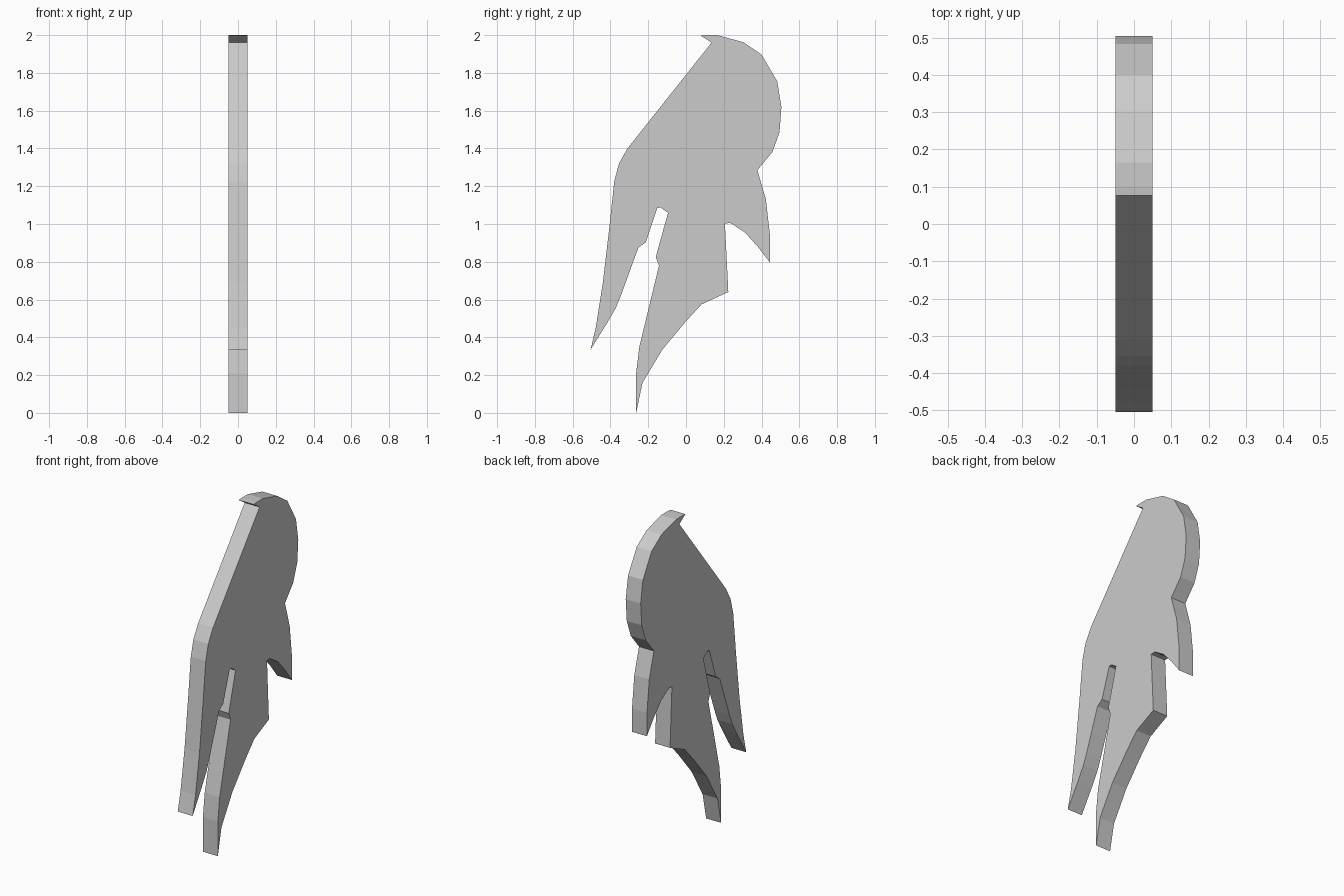
import bpy
import bmesh

if "Cube" in bpy.data.objects:
    bpy.data.objects.remove(bpy.data.objects["Cube"])

THICKNESS = 0.10

# Silhouette seen from the right, as (y, z) points, counter-clockwise from the top tip
front_edge = [(0.077, 1.998), (0.135, 1.96), (-0.31, 1.40), (-0.355, 1.32), (-0.38, 1.225)]
front_prong = [(-0.405, 0.99), (-0.44, 0.69), (-0.478, 0.45), (-0.505, 0.335),
               (-0.415, 0.48), (-0.372, 0.555), (-0.345, 0.62)]
slot = [(-0.252, 0.875), (-0.213, 0.903), (-0.152, 1.085), (-0.135, 1.087),
        (-0.095, 1.06), (-0.16, 0.825), (-0.143, 0.78)]
long_prong = [(-0.247, 0.35), (-0.264, 0.21), (-0.264, 0.0), (-0.23, 0.16), (-0.125, 0.335),
              (0.0, 0.485), (0.083, 0.575), (0.224, 0.64)]
rear_prong = [(0.206, 1.003), (0.235, 1.005), (0.31, 0.957), (0.38, 0.88), (0.445, 0.795),
              (0.445, 0.935), (0.423, 1.13), (0.378, 1.285)]
rounded_back = [(0.457, 1.38), (0.495, 1.485), (0.505, 1.62), (0.483, 1.755),
                (0.40, 1.897), (0.305, 1.962), (0.165, 2.0), (0.10, 2.0)]
outline = front_edge + front_prong + slot + long_prong + rear_prong + rounded_back


def extruded_plate(name, points, thickness):
    """Flat plate in the YZ plane, centred on x = 0."""
    bm = bmesh.new()
    face = bm.faces.new([bm.verts.new((-thickness / 2, y, z)) for y, z in points])
    result = bmesh.ops.extrude_face_region(bm, geom=[face], use_keep_orig=True)
    moved = [g for g in result["geom"] if isinstance(g, bmesh.types.BMVert)]
    bmesh.ops.translate(bm, verts=moved, vec=(thickness, 0, 0))
    bmesh.ops.recalc_face_normals(bm, faces=bm.faces)
    mesh = bpy.data.meshes.new(name)
    bm.to_mesh(mesh)
    bm.free()
    obj = bpy.data.objects.new(name, mesh)
    bpy.context.collection.objects.link(obj)
    return obj


# Single flat-shaded blade plate
extruded_plate("pronged_plate", outline, THICKNESS)
